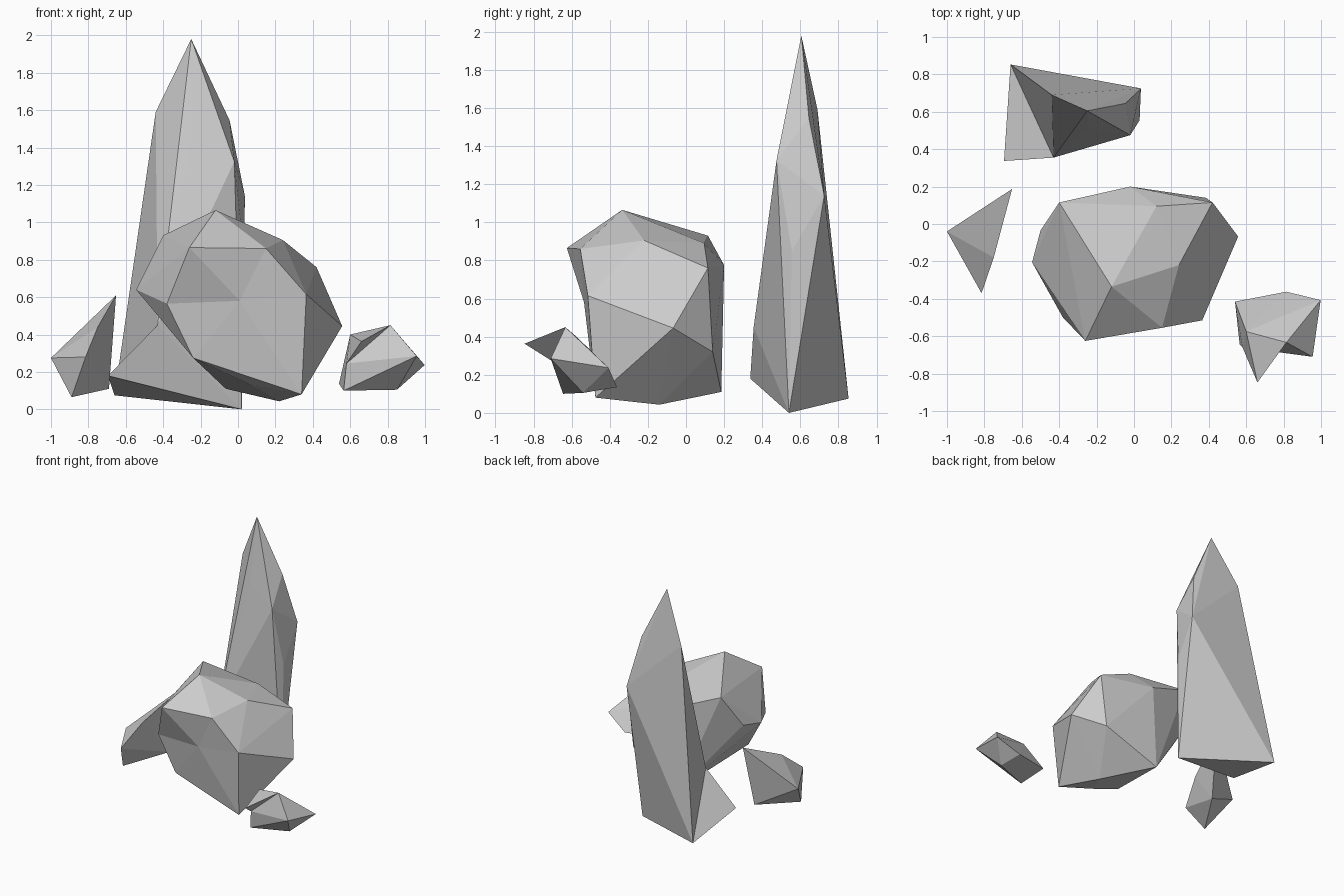
import bpy
import bmesh

if "Cube" in bpy.data.objects:
    bpy.data.objects.remove(bpy.data.objects["Cube"])


def rock(name, corners, tip=None, ring=()):
    """Faceted stone: hull of its corners; faces inside `ring` are re-fanned to `tip`."""
    bm = bmesh.new()
    verts = [bm.verts.new(c) for c in corners]
    hull = bmesh.ops.convex_hull(bm, input=verts)
    loose = {g for key in ("geom_interior", "geom_unused") for g in hull[key]
             if isinstance(g, bmesh.types.BMVert)}
    if tip:
        area = {verts[i] for i in ring}
        inside = [f for f in bm.faces if all(v in area for v in f.verts)]
        bmesh.ops.delete(bm, geom=inside, context='FACES')
        rim = [e for e in bm.edges if e.is_boundary]
        centre = bm.verts.new(tip)
        for e in rim:
            bm.faces.new((e.verts[0], e.verts[1], centre))
    stray = [v for v in bm.verts if not v.link_faces]
    if stray:
        bmesh.ops.delete(bm, geom=stray, context='VERTS')
    bmesh.ops.recalc_face_normals(bm, faces=bm.faces[:])
    mesh = bpy.data.meshes.new(name)
    bm.to_mesh(mesh)
    bm.free()
    obj = bpy.data.objects.new(name, mesh)
    bpy.context.collection.objects.link(obj)
    return obj


# Tall spire with a spur at its foot
rock("tall_spire", [
    (-.25, .605, 1.98),
    (-.44, .69, 1.59), (-.045, .645, 1.545), (-.245, .515, 1.48),
    (-.02, .475, 1.325), (.037, .725, 1.14), (.03, .555, .85),
    (-.43, .355, .45), (-.66, .853, .075), (.02, .54, 0),
], tip=(-.695, .337, .18), ring=(7, 8, 9))

# Boulder with a shallow dent in the front
rock("boulder", [
    (-.26, -.625, .865), (.15, -.555, .86), (.365, -.515, .615),
    (.34, -.475, .08), (-.24, -.475, .275), (-.38, -.50, .565),
    (-.12, -.335, 1.065), (-.40, .115, .93), (.24, -.22, .905),
    (.12, .095, .89), (.42, .115, .76), (-.02, .20, .775),
    (-.545, -.205, .64), (-.50, -.035, .67), (.557, -.067, .445),
    (.385, .14, .32), (-.065, .185, .11), (.22, -.14, .043), (.07, -.40, .13),
], tip=(.01, -.535, .58), ring=range(6))

# Small pointed stone on the left
rock("left_stone", [
    (-.652, .187, .61), (-1, -.04, .275), (-.75, -.18, .44),
    (-.815, -.37, .28), (-.89, -.235, .065), (-.69, .09, .11),
])

# Small stone on the right with a spike toward the front
rock("right_stone", [
    (.60, -.575, .40), (.815, -.633, .45), (.58, -.66, .245),
    (.955, -.71, .285), (.998, -.407, .237), (.85, -.54, .105),
    (.565, -.645, .10), (.54, -.415, .137), (.815, -.362, .135),
], tip=(.66, -.847, .363), ring=(0, 1, 2))
